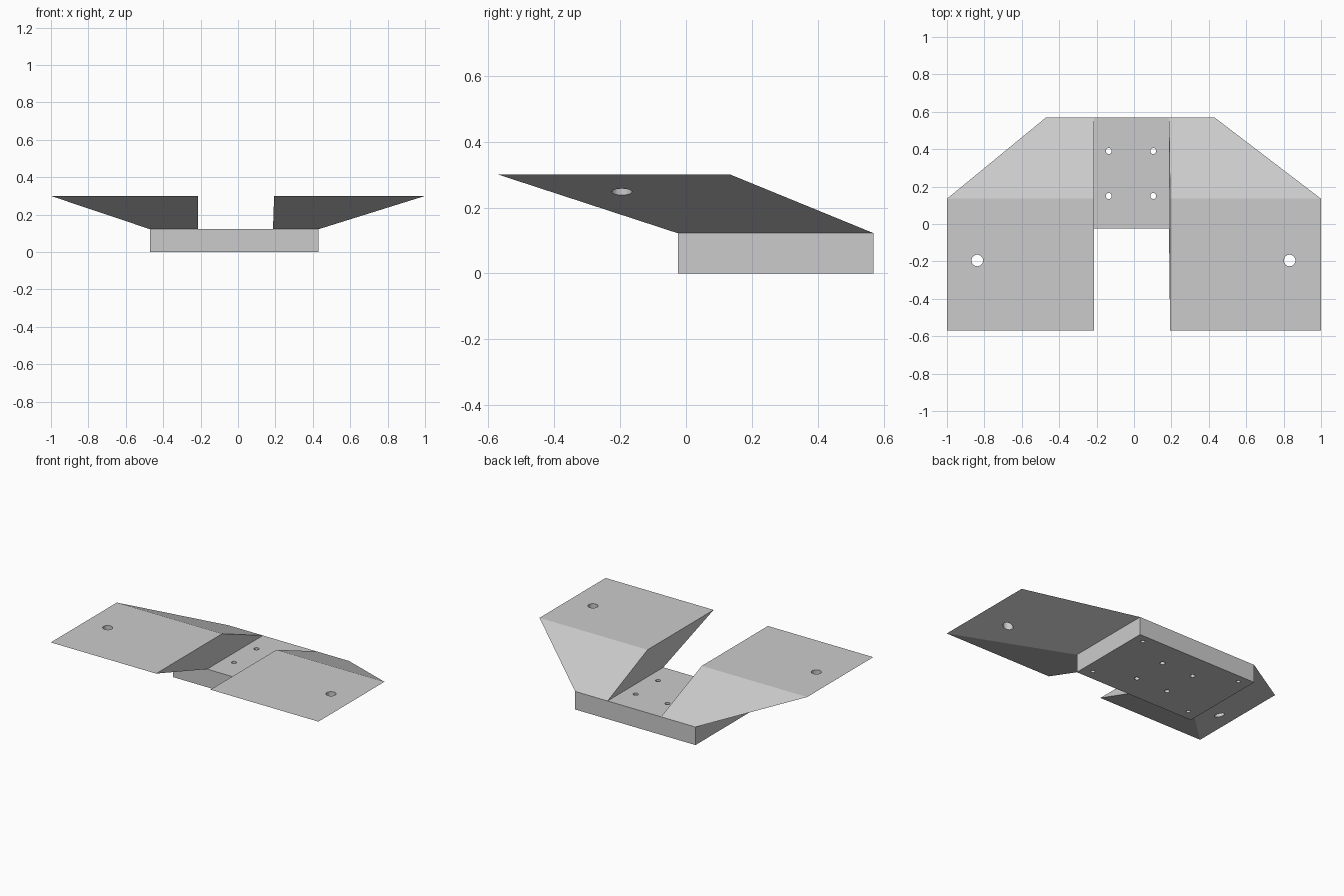
import bpy
import bmesh

cube = bpy.data.objects.get("Cube")
if cube:
    bpy.data.objects.remove(cube, do_unlink=True)

grey = bpy.data.materials.new("light grey")
grey.use_nodes = True
colour = (0.6, 0.6, 0.6, 1)
grey.diffuse_color = colour
grey.node_tree.nodes["Principled BSDF"].inputs["Base Color"].default_value = colour

BACK, BASE_FRONT = 0.57, -0.025
BASE_TOP, WING_TOP = 0.122, 0.3


def loft(name, low, high, z0, z1):
    """Solid between two level rectangles given as (x0, x1, y0, y1)."""
    bm = bmesh.new()
    rings = []
    for (x0, x1, y0, y1), z in ((low, z0), (high, z1)):
        corners = ((x0, y0), (x1, y0), (x1, y1), (x0, y1))
        rings.append([bm.verts.new((x, y, z)) for x, y in corners])
    bottom, top = rings
    bm.faces.new(bottom)
    bm.faces.new(top)
    for i in range(4):
        j = (i + 1) % 4
        bm.faces.new((bottom[i], bottom[j], top[j], top[i]))
    bmesh.ops.recalc_face_normals(bm, faces=bm.faces)
    mesh = bpy.data.meshes.new(name)
    bm.to_mesh(mesh)
    bm.free()
    mesh.materials.append(grey)
    obj = bpy.data.objects.new(name, mesh)
    bpy.context.collection.objects.link(obj)
    return obj


def drill(obj, x, y, radius, z0, z1):
    """Cut a vertical round hole through the part."""
    bpy.ops.mesh.primitive_cylinder_add(vertices=32, radius=radius, depth=z1 - z0,
                                        location=(x, y, (z0 + z1) / 2))
    cutter = bpy.context.object
    cutter.name = "hole_cutter"
    cutter.hide_render = True
    cutter.data.materials.append(grey)
    cut = obj.modifiers.new("hole", "BOOLEAN")
    cut.operation = "DIFFERENCE"
    cut.solver = "EXACT"
    cut.object = cutter
    bpy.context.view_layer.objects.active = obj
    bpy.ops.object.modifier_apply(modifier=cut.name)
    bpy.data.objects.remove(cutter, do_unlink=True)


# Base block, with inner mounting holes and outer corner holes
base_rect = (-0.47, 0.43, BASE_FRONT, BACK)
base = loft("base_block", base_rect, base_rect, 0, BASE_TOP)
for xs, ys, radius in (((-0.135, 0.103), (0.15, 0.39), 0.016),
                       ((-0.39, 0.363), (0.045, 0.515), 0.013)):
    for x in xs:
        for y in ys:
            drill(base, x, y, radius, -0.1, 0.2)

# Flared wings leaning outward and forward, each with one fixing hole
left_wing = loft("left_wing", (0.187, 0.43, BASE_FRONT, BACK),
                 (0.193, 1, -BACK, 0.135), BASE_TOP, WING_TOP)
right_wing = loft("right_wing", (-0.47, -0.213, BASE_FRONT, BACK),
                  (-1, -0.213, -BACK, 0.135), BASE_TOP, WING_TOP)
drill(left_wing, 0.832, -0.195, 0.031, 0, 0.5)
drill(right_wing, -0.838, -0.195, 0.031, 0, 0.5)
